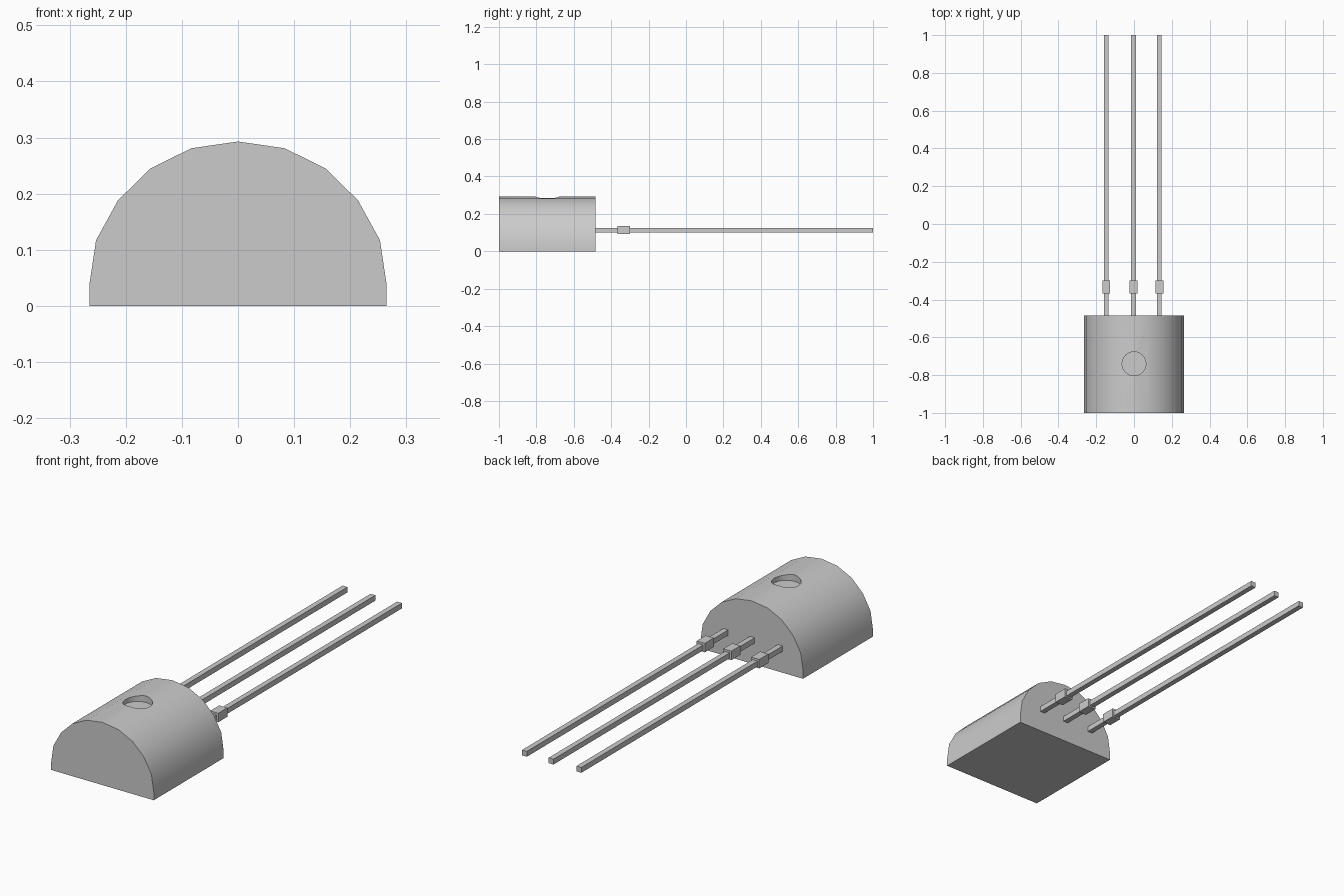
import bpy, bmesh, math

if "Cube" in bpy.data.objects:
    bpy.data.objects.remove(bpy.data.objects["Cube"])


def box(name, x0, x1, y0, y1, z0, z1):
    bm = bmesh.new()
    bmesh.ops.create_cube(bm, size=1)
    for v in bm.verts:
        v.co = ((x0 + x1) / 2 + v.co.x * (x1 - x0),
                (y0 + y1) / 2 + v.co.y * (y1 - y0),
                (z0 + z1) / 2 + v.co.z * (z1 - z0))
    return add_object(name, bm)


def add_object(name, bm):
    bmesh.ops.recalc_face_normals(bm, faces=bm.faces)
    mesh = bpy.data.meshes.new(name)
    bm.to_mesh(mesh)
    bm.free()
    obj = bpy.data.objects.new(name, mesh)
    bpy.context.collection.objects.link(obj)
    return obj


# Case: half-round profile extruded along y
right = [(0.265, 0), (0.265, 0.037), (0.253, 0.117), (0.214, 0.188),
         (0.156, 0.245), (0.083, 0.281)]
profile = right + [(0, 0.293)] + [(-x, z) for x, z in reversed(right)]
FRONT, BACK = -1.0, -0.485
bm = bmesh.new()
face = bm.faces.new([bm.verts.new((x, FRONT, z)) for x, z in profile])
ext = bmesh.ops.extrude_face_region(bm, geom=[face], use_keep_orig=True)
for v in ext["geom"]:
    if isinstance(v, bmesh.types.BMVert):
        v.co.y = BACK
case = add_object("case", bm)

# Shallow round dimple cut into the top of the case
bpy.ops.mesh.primitive_cylinder_add(vertices=32, radius=0.063, depth=0.2,
                                    location=(0, -0.74, 0.362))
cutter = bpy.context.object
cutter.name = "dimple_cutter"
cutter.hide_render = True
cut = case.modifiers.new("dimple", "BOOLEAN")
cut.operation = "DIFFERENCE"
cut.solver = "EXACT"
cut.object = cutter
bpy.ops.object.select_all(action="DESELECT")
case.select_set(True)
bpy.context.view_layer.objects.active = case
bpy.ops.object.modifier_apply(modifier=cut.name)
bpy.data.objects.remove(cutter)
bpy.ops.object.shade_smooth_by_angle(angle=math.radians(30))

# Three square leads, each with a thicker collar near the case
for side, x in (("left", -0.147), ("middle", -0.003), ("right", 0.134)):
    box(f"lead_{side}", x - 0.0125, x + 0.0125, BACK, 1.0, 0.1, 0.125)
    box(f"collar_{side}", x - 0.021, x + 0.021, -0.367, -0.3, 0.093, 0.135)
